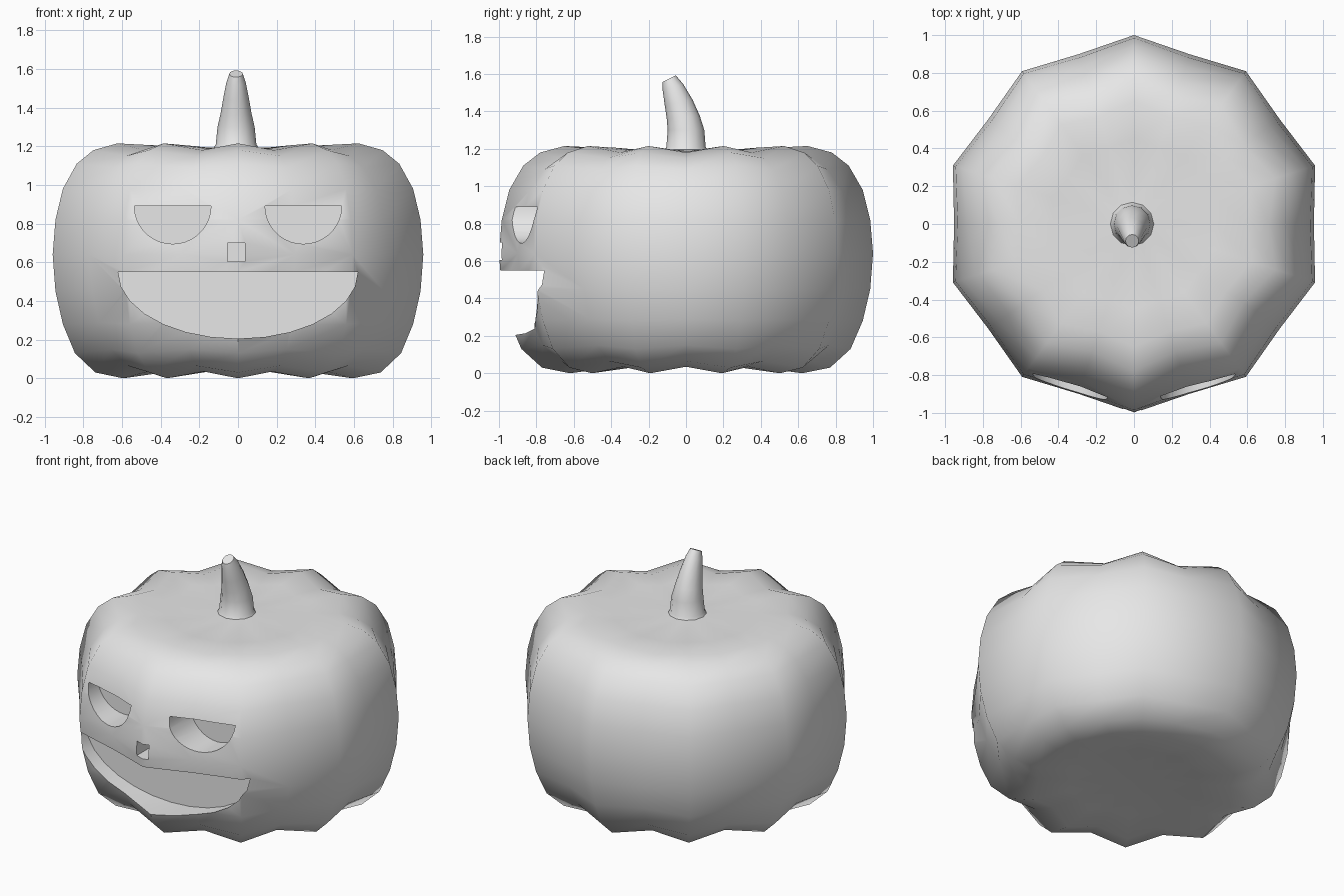
import bpy, bmesh
from math import sin, cos, pi

if "Cube" in bpy.data.objects:
    bpy.data.objects.remove(bpy.data.objects["Cube"])

grey = bpy.data.materials.new("plain grey")
grey.use_nodes = True
grey.diffuse_color = (0.8, 0.8, 0.8, 1)
grey.node_tree.nodes["Principled BSDF"].inputs["Base Color"].default_value = (0.8, 0.8, 0.8, 1)


def finish(name, bm):
    bmesh.ops.recalc_face_normals(bm, faces=bm.faces)
    mesh = bpy.data.meshes.new(name)
    bm.to_mesh(mesh)
    bm.free()
    mesh.materials.append(grey)
    obj = bpy.data.objects.new(name, mesh)
    bpy.context.collection.objects.link(obj)
    return obj


def loft(name, rings):
    """Skin a stack of equal point rings and close both ends with fans."""
    bm = bmesh.new()
    loops = [[bm.verts.new(p) for p in ring] for ring in rings]
    n = len(loops[0])
    for a, b in zip(loops, loops[1:]):
        for i in range(n):
            j = (i + 1) % n
            bm.faces.new((a[i], a[j], b[j], b[i]))
    for end in (loops[0], loops[-1]):
        face = bm.faces.new(end)
        bmesh.ops.poke(bm, faces=[face])
    return finish(name, bm)


def activate(obj):
    bpy.ops.object.select_all(action="DESELECT")
    obj.select_set(True)
    bpy.context.view_layer.objects.active = obj


def smooth(obj, angle):
    activate(obj)
    bpy.ops.object.shade_smooth_by_angle(angle=angle)


# Body: ten lobes; each row is ridge radius, height, valley ratio, valley lift
LOBES = 10
profile = [
    (0.15, 0.04, 0.95, 0), (0.40, 0.03, 0.95, 0.01), (0.62, 0.0, 0.92, 0.035),
    (0.77, 0.03, 0.91, 0.035), (0.88, 0.13, 0.915, 0.02), (0.945, 0.28, 0.93, 0.01),
    (0.985, 0.45, 0.94, 0), (1.0, 0.64, 0.945, 0), (0.985, 0.82, 0.94, 0),
    (0.945, 0.98, 0.93, -0.005), (0.87, 1.11, 0.915, -0.02), (0.78, 1.18, 0.91, -0.03),
    (0.65, 1.215, 0.92, -0.035), (0.45, 1.205, 0.94, -0.02),
    (0.25, 1.19, 0.95, -0.005), (0.12, 1.195, 0.98, 0),
]
rings = []
for radius, z, valley, lift in profile:
    ring = []
    for i in range(2 * LOBES):
        a = -pi / 2 + i * pi / LOBES
        r = radius * (valley if i % 2 else 1)
        ring.append((1.008 * r * cos(a), r * sin(a), z + (lift if i % 2 else 0)))
    rings.append(ring)
body = loft("pumpkin_body", rings)


# Carved face: outlines in x and z, pushed straight in to a flat back
def half_disc(cx, top, rx, rz, steps):
    return [(cx - rx * cos(pi * i / steps), top - rz * sin(pi * i / steps))
            for i in range(steps + 1)]


def carve(name, outline, back=-0.7):
    bm = bmesh.new()
    face = bm.faces.new([bm.verts.new((x, -1.3, z)) for x, z in outline])
    moved = bmesh.ops.extrude_face_region(bm, geom=[face])["geom"]
    for v in moved:
        if isinstance(v, bmesh.types.BMVert):
            v.co.y = back
    cutter = finish(name, bm)
    cutter.hide_render = True
    activate(body)
    mod = body.modifiers.new(name, "BOOLEAN")
    mod.operation = "DIFFERENCE"
    mod.solver = "EXACT"
    mod.object = cutter
    bpy.ops.object.modifier_apply(modifier=mod.name)
    bpy.data.objects.remove(cutter)


for side in (-1, 1):
    carve("eye_cutter", half_disc(side * 0.338, 0.89, 0.198, 0.195, 18))
carve("nose_cutter", [(-0.055, 0.605), (0.037, 0.605), (0.037, 0.7), (-0.055, 0.7)])
carve("mouth_cutter", half_disc(0, 0.55, 0.62, 0.345, 14))
smooth(body, 0.8)

# Stem: tapering and leaning forward; rows are y, z, x radius, y radius, tilt
stem_rows = [
    (0, 1.18, 0.125, 0.125, 0), (0, 1.21, 0.105, 0.105, 0),
    (0, 1.30, 0.096, 0.098, 0), (-0.015, 1.37, 0.08, 0.088, 0.1),
    (-0.04, 1.45, 0.066, 0.074, 0.2), (-0.07, 1.53, 0.05, 0.055, 0.3),
    (-0.09, 1.575, 0.035, 0.035, 0.5),
]
stem = loft("stem", [
    [(-0.01 + rx * cos(a), y + ry * sin(a), z + tilt * ry * sin(a))
     for a in (2 * pi * i / 12 for i in range(12))]
    for y, z, rx, ry, tilt in stem_rows])
smooth(stem, 0.8)
